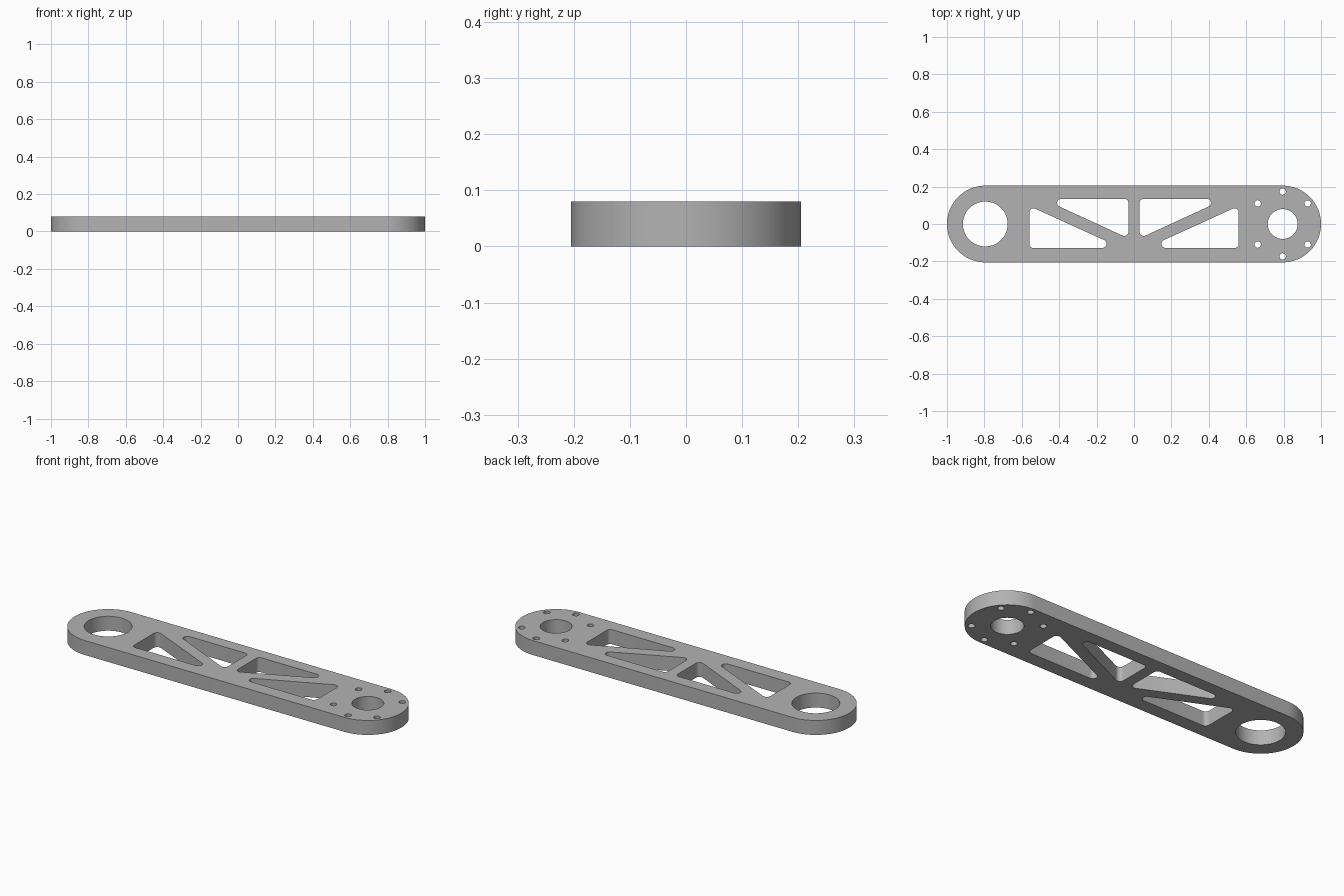
import bpy, bmesh
from math import atan2, cos, sin, pi, radians, tau

THICK = 0.08
END_X, END_R = 0.795, 0.205   # rounded plate ends
FILLET = 0.022                # corner radius of the truss windows

if "Cube" in bpy.data.objects:
    bpy.data.objects.remove(bpy.data.objects["Cube"], do_unlink=True)

metal = bpy.data.materials.new("grey metal")
metal.use_nodes = True
grey = (0.45, 0.45, 0.45, 1)
metal.diffuse_color = grey
metal.node_tree.nodes["Principled BSDF"].inputs["Base Color"].default_value = grey


def arc(cx, cy, r, start, end, steps):
    return [(cx + r * cos(start + (end - start) * i / steps),
             cy + r * sin(start + (end - start) * i / steps)) for i in range(steps + 1)]


def circle(cx, cy, r, steps):
    return arc(cx, cy, r, 0, tau, steps)[:-1]


def rounded(centres, r):
    """Outline around counter-clockwise corner centres, with an arc at each."""
    points = []
    for i, (x, y) in enumerate(centres):
        px, py = centres[i - 1]
        nx, ny = centres[(i + 1) % len(centres)]
        start = atan2(y - py, x - px) - pi / 2
        turn = (atan2(ny - y, nx - x) - pi / 2 - start) % tau
        points += arc(x, y, r, start, start + turn, 10)
    return points


# Outer outline
outlines = [arc(END_X, 0, END_R, -pi / 2, pi / 2, 48)
            + arc(-END_X, 0, END_R, pi / 2, 3 * pi / 2, 48)]

# Large bores
outlines += [circle(-END_X, 0, 0.12, 64), circle(END_X, 0, 0.08, 64)]

# Ring of bolt holes
for angle in (39.5, 90, 140.5, 219.5, 270, 320.5):
    a = radians(angle)
    outlines.append(circle(END_X + 0.173 * cos(a), 0.173 * sin(a), 0.017, 24))

# Triangular truss windows, mirrored left and right
upper = [(-0.389, 0.113), (-0.052, -0.042), (-0.052, 0.113)]
lower = [(-0.538, -0.106), (-0.169, -0.106), (-0.538, 0.062)]
for tri in (upper, lower):
    outlines.append(rounded(tri, FILLET))
    outlines.append(rounded([(-x, y) for x, y in reversed(tri)], FILLET))

# Fill the outlines as an extruded flat curve
curve = bpy.data.curves.new("arm_profile", "CURVE")
curve.dimensions = "2D"
curve.fill_mode = "BOTH"
curve.extrude = THICK / 2
for points in outlines:
    spline = curve.splines.new("POLY")
    spline.points.add(len(points) - 1)
    for p, (x, y) in zip(spline.points, points):
        p.co = (x, y, 0, 1)
    spline.use_cyclic_u = True
profile = bpy.data.objects.new("arm_profile", curve)
bpy.context.collection.objects.link(profile)
bpy.context.view_layer.update()
mesh = bpy.data.meshes.new_from_object(
    profile.evaluated_get(bpy.context.evaluated_depsgraph_get()))
bpy.data.objects.remove(profile, do_unlink=True)

# Weld walls to caps and stand the plate on the ground
bm = bmesh.new()
bm.from_mesh(mesh)
bmesh.ops.remove_doubles(bm, verts=bm.verts, dist=0.0001)
bmesh.ops.recalc_face_normals(bm, faces=bm.faces)
bmesh.ops.translate(bm, verts=bm.verts, vec=(0, 0, THICK / 2))
bm.to_mesh(mesh)
bm.free()
mesh.name = "link_arm"
mesh.materials.clear()
mesh.materials.append(metal)

arm = bpy.data.objects.new("link_arm", mesh)
bpy.context.collection.objects.link(arm)
bpy.ops.object.select_all(action="DESELECT")
arm.select_set(True)
bpy.context.view_layer.objects.active = arm
bpy.ops.object.shade_smooth_by_angle(angle=radians(30))
